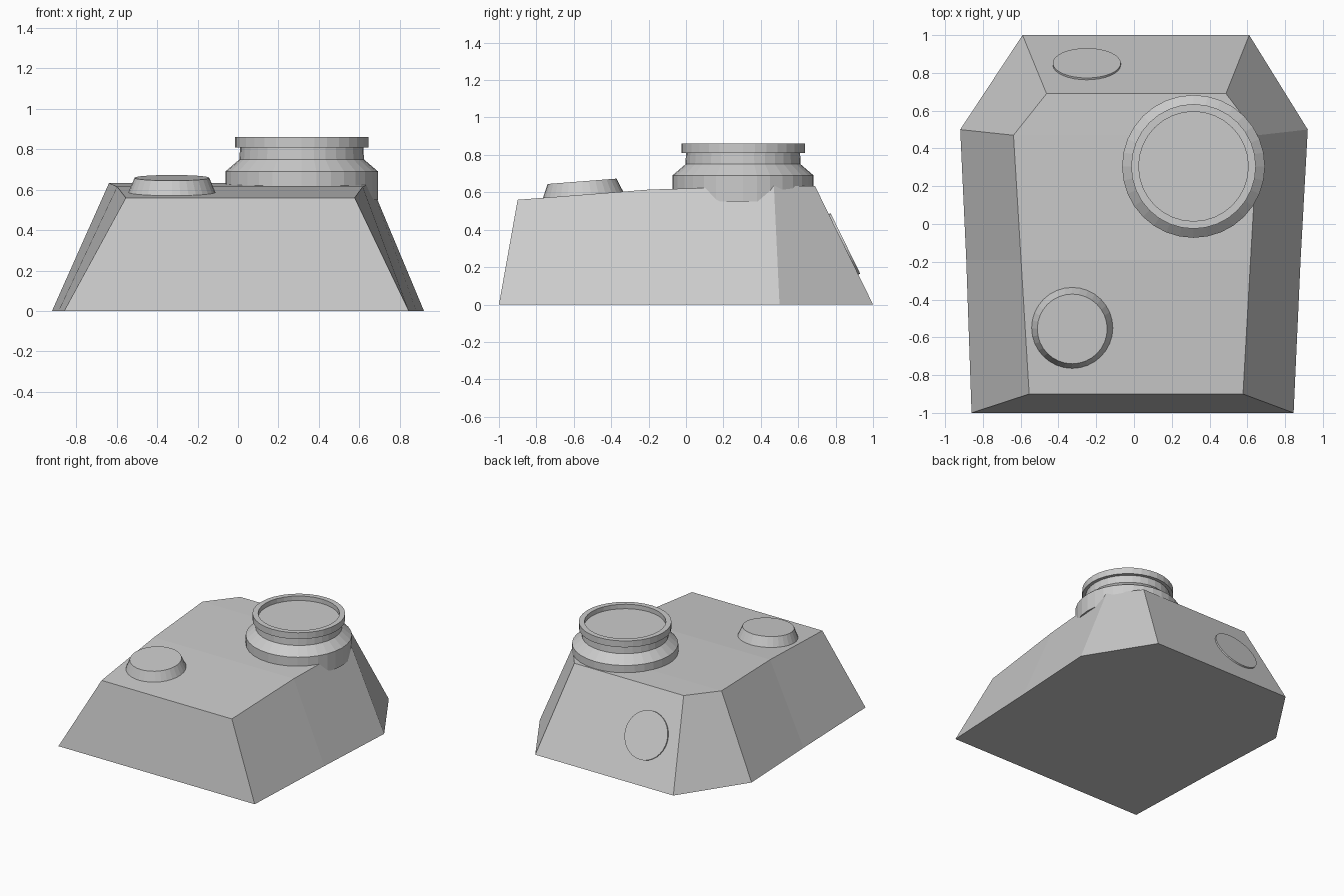
import bpy, bmesh, math
from mathutils import Vector

if "Cube" in bpy.data.objects:
    bpy.data.objects.remove(bpy.data.objects["Cube"])


def finish(bm, name):
    bmesh.ops.recalc_face_normals(bm, faces=bm.faces)
    me = bpy.data.meshes.new(name)
    bm.to_mesh(me)
    bm.free()
    ob = bpy.data.objects.new(name, me)
    bpy.context.collection.objects.link(ob)
    return ob


def lathe(name, profile, center, normal=(0, 0, 1), sides=32):
    """Revolve (radius, height) points and close both ends with a cap."""
    bm = bmesh.new()
    rings = [[bm.verts.new((r * math.cos(2 * math.pi * i / sides),
                            r * math.sin(2 * math.pi * i / sides), h))
              for i in range(sides)] for r, h in profile]
    for a, b in zip(rings, rings[1:]):
        for i in range(sides):
            j = (i + 1) % sides
            bm.faces.new((a[i], a[j], b[j], b[i]))
    bm.faces.new(rings[0][::-1])
    bm.faces.new(rings[-1])
    ob = finish(bm, name)
    ob.location = center
    ob.rotation_euler = Vector((0, 0, 1)).rotation_difference(Vector(normal)).to_euler()
    return ob


# Turret shell: sloped walls between base outline and creased roof outline
base = [(-0.86, -1), (0.845, -1), (0.882, -0.19), (0.92, 0.5),
        (0.61, 1), (-0.59, 1), (-0.92, 0.5), (-0.888, -0.19)]
roof = [(-0.555, -0.9, 0.56), (0.577, -0.9, 0.56), (0.617, -0.19, 0.615),
        (0.655, 0.47, 0.633), (0.487, 0.69, 0.633), (-0.463, 0.69, 0.633),
        (-0.638, 0.47, 0.633), (-0.598, -0.19, 0.615)]
bm = bmesh.new()
lo = [bm.verts.new((x, y, 0)) for x, y in base]
hi = [bm.verts.new(p) for p in roof]
n = len(lo)
for i in range(n):
    j = (i + 1) % n
    bm.faces.new((lo[i], lo[j], hi[j], hi[i]))
for idx in ((0, 1, 2, 7), (7, 2, 3, 6), (6, 3, 4, 5)):
    bm.faces.new([hi[k] for k in idx])
bm.faces.new(lo[::-1])
finish(bm, "turret_shell")

# Commander cupola with flanged rim and recessed lid
lathe("cupola", [(0.378, 0.55), (0.378, 0.69), (0.308, 0.75), (0.305, 0.81),
                 (0.33, 0.81), (0.33, 0.86), (0.29, 0.86), (0.29, 0.825)],
      (0.315, 0.305, 0))

# Roof vent, tilted with the front roof slope
lathe("roof_vent", [(0.215, -0.01), (0.215, 0.0), (0.185, 0.072)],
      (-0.327, -0.55, 0.587), (0, -0.077, 1))

# Rear hatch lying on the back plate
lathe("rear_hatch", [(0.18, -0.02), (0.18, 0.008)],
      (-0.25, 0.845, 0.323), (0, 0.633, 0.31))
